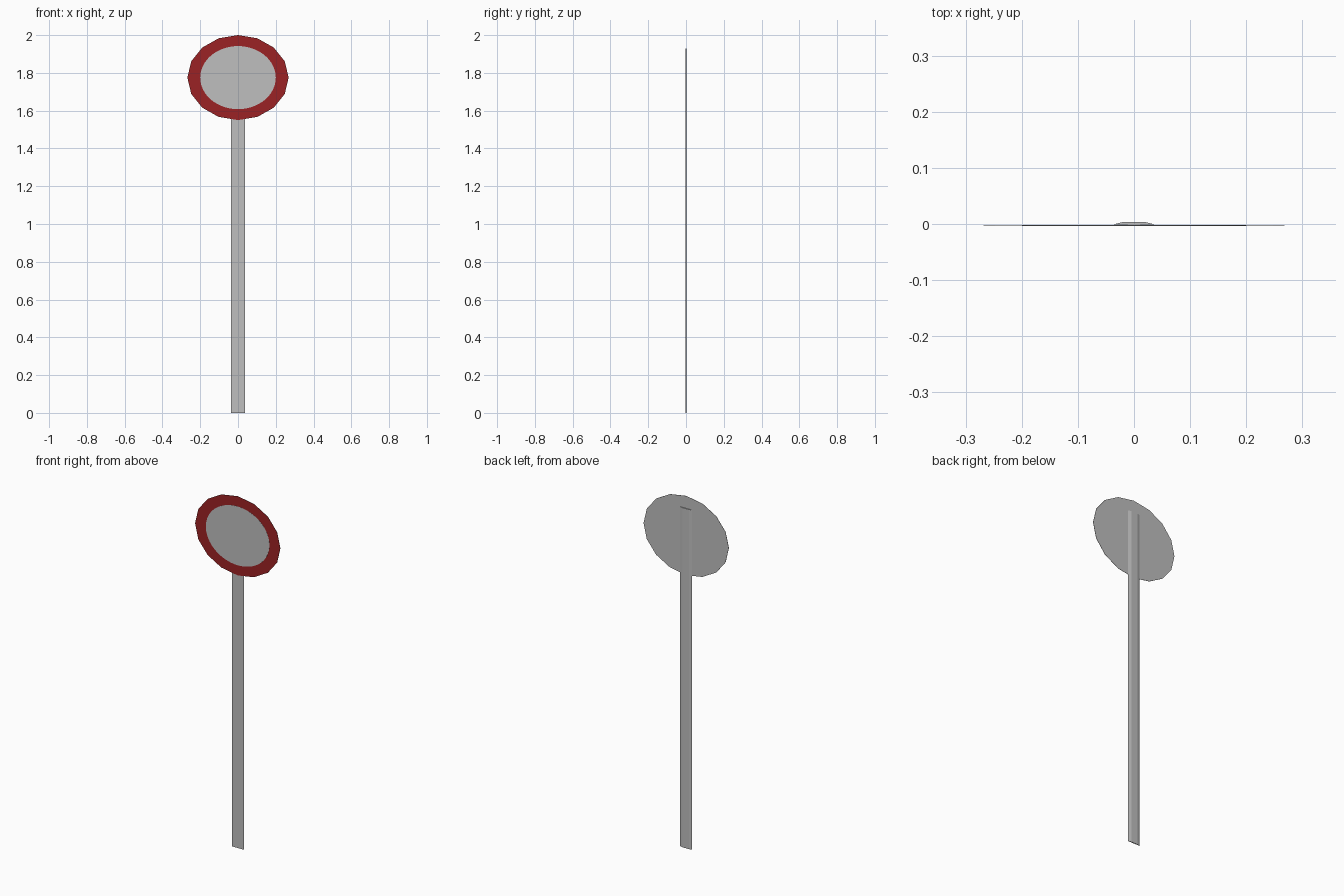
import bpy, bmesh, math

if "Cube" in bpy.data.objects:
    bpy.data.objects.remove(bpy.data.objects["Cube"])


def material(name, rgb):
    m = bpy.data.materials.new(name)
    m.diffuse_color = (*rgb, 1)
    m.use_nodes = True
    m.node_tree.nodes["Principled BSDF"].inputs["Base Color"].default_value = m.diffuse_color
    return m


grey = material("grey metal", (0.52, 0.52, 0.52))
red = material("red paint", (0.33, 0.016, 0.018))


def prism(name, outline, to_3d, depth, mats):
    """Extrude a closed outline by a depth vector."""
    bm = bmesh.new()
    face = bm.faces.new([bm.verts.new(to_3d(a, b)) for a, b in outline])
    ext = bmesh.ops.extrude_face_region(bm, geom=[face], use_keep_orig=True)
    moved = [g for g in ext["geom"] if isinstance(g, bmesh.types.BMVert)]
    bmesh.ops.translate(bm, verts=moved, vec=depth)
    bmesh.ops.recalc_face_normals(bm, faces=bm.faces)
    # front-facing faces take the last material
    for f in bm.faces:
        f.material_index = len(mats) - 1 if f.normal.y < -0.9 else 0
    me = bpy.data.meshes.new(name)
    bm.to_mesh(me)
    bm.free()
    for m in mats:
        me.materials.append(m)
    ob = bpy.data.objects.new(name, me)
    bpy.context.collection.objects.link(ob)
    return ob


def ellipse(rx, rz, n):
    return [(rx * math.cos(2 * math.pi * i / n), 1.775 + rz * math.sin(2 * math.pi * i / n))
            for i in range(n)]


# Flattened pole with bevelled back
pole_profile = [(-0.038, -0.001), (0, -0.0015), (0.038, -0.001), (0.02, 0.0035), (-0.02, 0.0035)]
prism("pole", pole_profile, lambda x, y: (x, y, 0), (0, 0, 1.93), [grey])

# Sixteen-sided sign plate, red on the front only
prism("sign_plate", ellipse(0.268, 0.225, 16), lambda x, z: (x, -0.0028, z), (0, 0.0013, 0), [grey, red])

# Grey centre of the sign
prism("sign_centre", ellipse(0.2, 0.167, 64), lambda x, z: (x, -0.0035, z), (0, 0.0007, 0), [grey])
